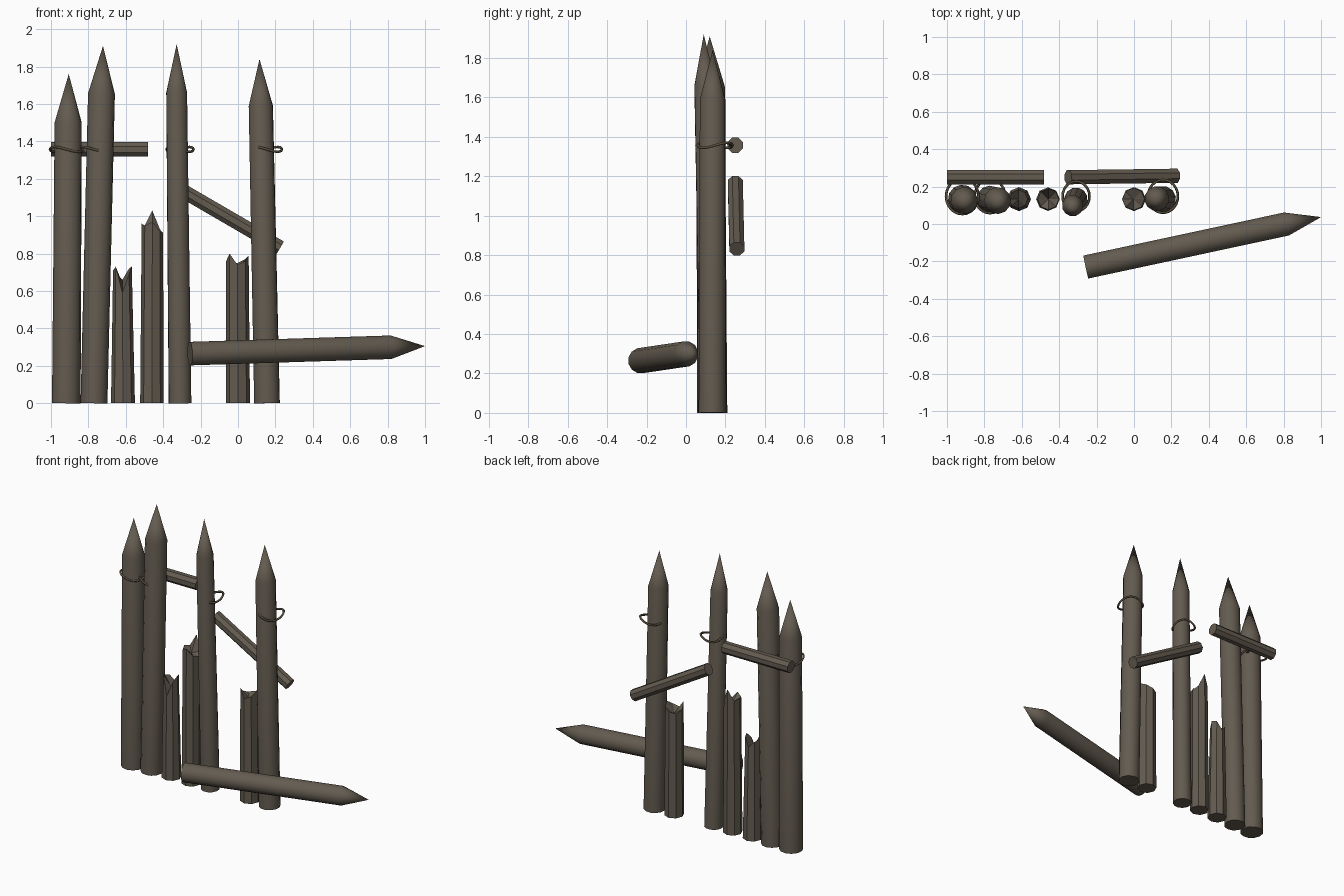
import bpy, bmesh
from math import sin, cos, pi, radians
from mathutils import Vector

if "Cube" in bpy.data.objects:
    bpy.data.objects.remove(bpy.data.objects["Cube"])


def material(name, color):
    m = bpy.data.materials.new(name)
    m.diffuse_color = color
    m.use_nodes = True
    m.node_tree.nodes["Principled BSDF"].inputs["Base Color"].default_value = m.diffuse_color
    return m


WOOD = material("weathered_wood", (0.125, 0.105, 0.08, 1))
CORD = material("rope", (0.10, 0.08, 0.05, 1))


def finish(bm, name, smooth):
    bmesh.ops.recalc_face_normals(bm, faces=bm.faces[:])
    me = bpy.data.meshes.new(name)
    bm.to_mesh(me)
    bm.free()
    ob = bpy.data.objects.new(name, me)
    bpy.context.collection.objects.link(ob)
    me.materials.append(WOOD)
    if smooth:
        bpy.ops.object.select_all(action='DESELECT')
        ob.select_set(True)
        bpy.context.view_layer.objects.active = ob
        bpy.ops.object.shade_smooth_by_angle(angle=radians(42))
    return ob


def log(name, a, b, r0, r1, tip=None, sides=10, smooth=True):
    """Round timber from a to b, with an optional sharpened tip."""
    a, b = Vector(a), Vector(b)
    q = (b - a).to_track_quat('Z', 'Y')
    bm = bmesh.new()
    rings = []
    for c, r in ((a, r0), (b, r1)):
        ring = []
        for i in range(sides):
            t = 2 * pi * (i + 0.5) / sides
            ring.append(bm.verts.new(c + q @ Vector((r * cos(t), r * sin(t), 0))))
        rings.append(ring)
    apex = bm.verts.new(tip) if tip else None
    for i in range(sides):
        j = (i + 1) % sides
        bm.faces.new((rings[0][i], rings[0][j], rings[1][j], rings[1][i]))
        if apex:
            bm.faces.new((rings[1][i], rings[1][j], apex))
    bm.faces.new(rings[0])
    if not apex:
        bm.faces.new(rings[1])
    return finish(bm, name, smooth)


def stump(name, x0, x1, y, r0, r1, heights, mid):
    """Snapped-off stake: splintered rim with a sunken centre."""
    n = len(heights)
    bm = bmesh.new()
    low, top = [], []
    for i, h in enumerate(heights):
        t = 2 * pi * i / n
        low.append(bm.verts.new((x0 + r0 * cos(t), y + r0 * sin(t), 0)))
        top.append(bm.verts.new((x1 + r1 * cos(t), y + r1 * sin(t), h)))
    c = bm.verts.new((x1, y, mid))
    for i in range(n):
        j = (i + 1) % n
        bm.faces.new((low[i], low[j], top[j], top[i]))
        bm.faces.new((top[i], top[j], c))
    bm.faces.new(low)
    return finish(bm, name, False)


def lashing(name, x, y, z, r):
    """Wavy closed loop of rope round a stake."""
    cu = bpy.data.curves.new(name, 'CURVE')
    cu.dimensions = '3D'
    cu.bevel_depth = 0.007
    cu.bevel_resolution = 1
    n = 24
    sp = cu.splines.new('POLY')
    sp.points.add(n - 1)
    for i, p in enumerate(sp.points):
        t = 2 * pi * i / n
        p.co = (x + r * cos(t), y + (r + 0.008) * sin(t), z + 0.013 * sin(2 * t), 1)
    sp.use_cyclic_u = True
    cu.materials.append(CORD)
    bpy.context.collection.objects.link(bpy.data.objects.new(name, cu))


# Sharpened stakes: base x, shoulder (x, y, z), tip (x, y, z), base and shoulder radius
stakes = [
    (-0.918, (-0.908, 0.125, 1.50), (-0.905, 0.125, 1.76), 0.077, 0.073),
    (-0.770, (-0.730, 0.125, 1.655), (-0.722, 0.12, 1.91), 0.072, 0.072),
    (-0.310, (-0.328, 0.098, 1.66), (-0.328, 0.09, 1.92), 0.062, 0.057),
    (0.155, (0.122, 0.135, 1.59), (0.115, 0.135, 1.84), 0.070, 0.066),
]
for k, (x, s, t, r0, r1) in enumerate(stakes):
    log(f"stake_{k + 1}", (x, 0.133, 0.0), s, r0, r1, t, 12)
    lashing(f"rope_lashing_{k + 1}", x, 0.148, 1.357, r0 + 0.010)

# Broken stakes
stump("broken_stake_1", -0.615, -0.618, 0.133, 0.064, 0.050,
      [.73, .72, .66, .70, .71, .73, .59, .69], .64)
stump("broken_stake_2", -0.46, -0.458, 0.133, 0.063, 0.057,
      [.91, .93, 1.03, .95, .96, .95, .97, .92], .92)
stump("broken_stake_3", 0.0, -0.003, 0.133, 0.064, 0.060,
      [.79, .77, .75, .74, .76, .80, .74, .76], .72)

# Fallen stake in front
log("fallen_stake", (-0.257, -0.23, 0.265), (0.815, 0.0, 0.299), 0.065, 0.065,
    (1.0, 0.037, 0.305), 12)

# Rails at the back, one level and one slipped
log("level_rail", (-1.0, 0.25, 1.357), (-0.48, 0.25, 1.357), 0.042, 0.042,
    sides=8, smooth=False)
log("slipped_rail", (-0.352, 0.25, 1.168), (0.226, 0.258, 0.832), 0.041, 0.041,
    sides=8, smooth=False)
